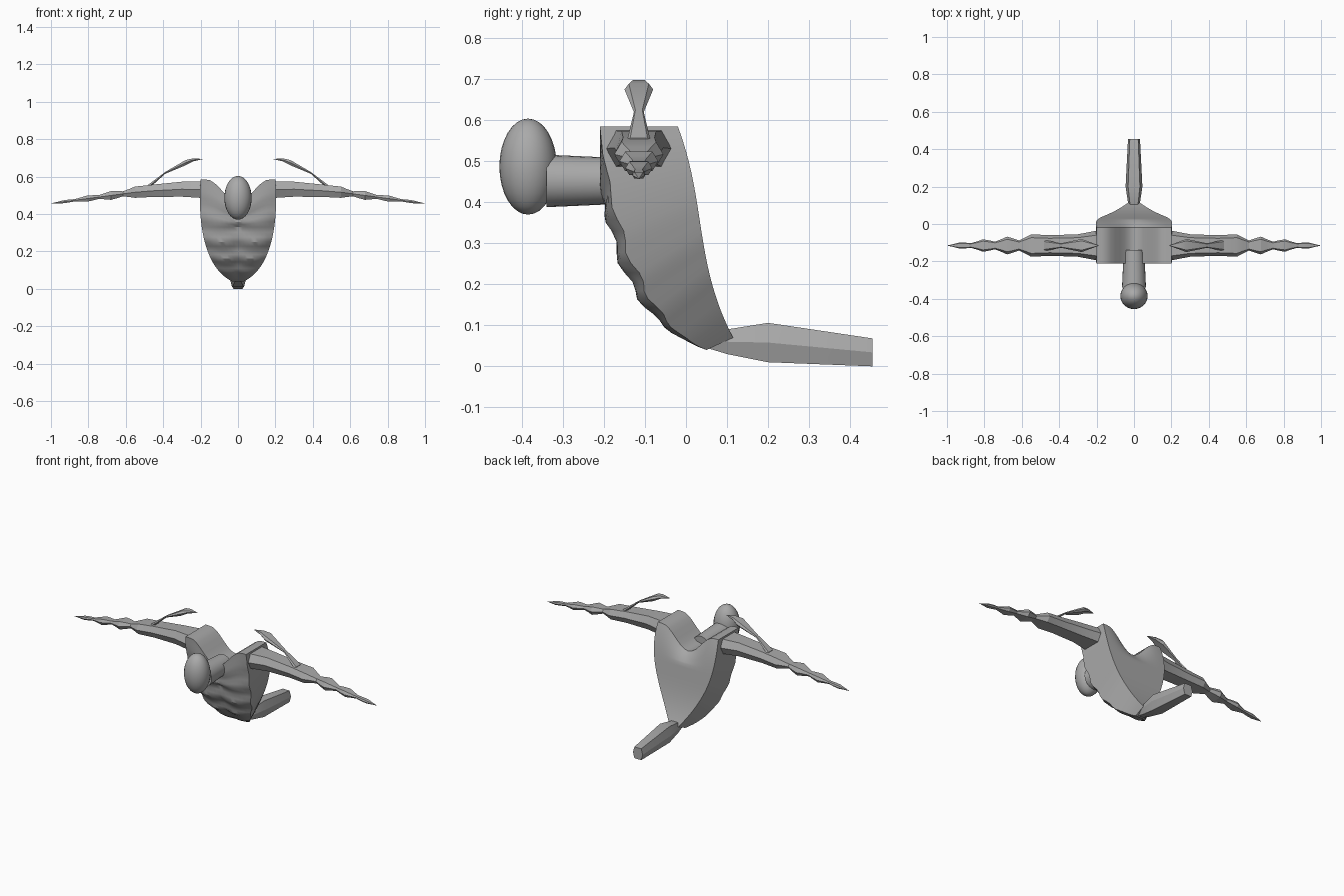
import bpy, bmesh, math
from mathutils import Vector, Matrix
from mathutils.geometry import interpolate_bezier

default_cube = bpy.data.objects.get("Cube")
if default_cube:
    bpy.data.objects.remove(default_cube, do_unlink=True)

shade = (0.4, 0.4, 0.4, 1)
grey = bpy.data.materials.new("plain grey")
grey.use_nodes = True
grey.diffuse_color = shade
grey.node_tree.nodes["Principled BSDF"].inputs["Base Color"].default_value = shade


def finish(name, bm, angle):
    bmesh.ops.recalc_face_normals(bm, faces=bm.faces)
    mesh = bpy.data.meshes.new(name)
    bm.to_mesh(mesh)
    bm.free()
    mesh.materials.append(grey)
    part = bpy.data.objects.new(name, mesh)
    bpy.context.collection.objects.link(part)
    bpy.ops.object.select_all(action='DESELECT')
    part.select_set(True)
    bpy.context.view_layer.objects.active = part
    bpy.ops.object.shade_smooth_by_angle(angle=math.radians(angle))


def loft(name, rings, angle):
    """Skin a row of closed rings and cap both ends."""
    bm = bmesh.new()
    rows = [[bm.verts.new(point) for point in ring] for ring in rings]
    for row, following in zip(rows, rows[1:]):
        for i in range(len(row)):
            bm.faces.new((row[i - 1], row[i], following[i], following[i - 1]))
    bm.faces.new(rows[0])
    bm.faces.new(rows[-1])
    finish(name, bm, angle)


def hexagon(centre, wide, tall):
    """Six-sided cross-section; wide and tall are half-extent vectors."""
    slant = wide * 0.7
    return [centre - slant - tall, centre + slant - tall, centre + wide,
            centre + slant + tall, centre - slant + tall, centre - wide]


def bezier(*points, steps):
    return interpolate_bezier(*[Vector(p) for p in points], steps)


# Torso: front and back curves lean from the shoulders to the waist;
# the x of the front curve is the half width
STEPS, COLUMNS = 25, 16
front_curve = bezier((0.2, -0.21, 0.585), (0.22, -0.2, 0.3),
                     (0.16, -0.12, 0.1), (0.03, 0.05, 0.04), steps=STEPS)
back_curve = bezier((0, -0.02, 0.585), (0, 0.05, 0.4),
                    (0, 0.02, 0.25), (0, 0.115, 0.07), steps=STEPS)


def torso_point(row, column, is_front):
    t = row / (STEPS - 1)
    u = 2 * column / COLUMNS - 1
    edge = front_curve[row]
    spot = (front_curve if is_front else back_curve)[row].copy()
    spot.x = edge.x * u
    # hollow between the shoulders
    hollow = 0.5 + 0.5 * math.cos(math.pi * min(1, abs(u) / 0.85))
    spot.z -= 0.12 * hollow * max(0, 1 - 3 * t)
    if is_front:
        # chest and belly swellings with a groove down the middle
        lobe = math.sin(math.pi * abs(u))
        wave = math.cos(math.tau * (t - 0.03 * lobe - 0.25) / 0.18)
        fade = math.sin(math.pi * t)
        spot.y -= fade * (0.008 * wave + 0.01 * lobe - 0.02 * u ** 4)
    return spot


def torso_ring(row):
    across = range(COLUMNS + 1)
    return ([torso_point(row, c, True) for c in across]
            + [torso_point(row, c, False) for c in reversed(across)])


bm = bmesh.new()
rows = [[bm.verts.new(p) for p in torso_ring(r)] for r in range(STEPS)]
for row, following in zip(rows, rows[1:]):
    for i in range(len(row)):
        bm.faces.new((row[i - 1], row[i], following[i], following[i - 1]))
for row in (rows[0], rows[-1]):
    for i in range(COLUMNS):
        bm.faces.new((row[i], row[i + 1], row[-i - 2], row[-i - 1]))
finish("torso", bm, 30)

# Head: tall rounded form
bm = bmesh.new()
bmesh.ops.create_uvsphere(bm, u_segments=24, v_segments=16, radius=1)
bmesh.ops.transform(bm, verts=bm.verts,
                    matrix=Matrix.LocRotScale((0, -0.385, 0.487), None, (0.073, 0.07, 0.117)))
finish("head", bm, 60)

# Neck: reaches straight forward and flares at the head
bm = bmesh.new()
bmesh.ops.create_cone(bm, segments=24, radius1=0.055, radius2=0.064, depth=0.2, cap_ends=True)
bmesh.ops.transform(bm, verts=bm.verts,
                    matrix=Matrix.LocRotScale((0, -0.24, 0.452), None, None)
                    @ Matrix.Rotation(math.pi / 2, 4, 'X'))
finish("neck", bm, 40)

# Tail: y, centre z, half width, half height
TAIL = [(0.05, 0.06, 0.02, 0.015), (0.1, 0.06, 0.03, 0.03),
        (0.2, 0.058, 0.045, 0.048), (0.455, 0.034, 0.032, 0.034)]
loft("tail", [hexagon(Vector((0, y, z)), Vector((wide, 0, 0)), Vector((0, 0, tall)))
              for y, z, wide, tall in TAIL], 20)


def limb_ring(side, x, z, deep, tall):
    return hexagon(Vector((side * x, -0.115, z)), Vector((0, deep, 0)), Vector((0, 0, tall)))


# Arms: plain upper section, then a ragged tapering point
ARM = [(0.17, 0.53, 0.085, 0.045), (0.3, 0.533, 0.06, 0.04), (0.45, 0.525, 0.055, 0.033)]
TEETH = 14
for i in range(TEETH + 1):
    s = i / TEETH
    deep = 0.06 * (1.001 - s) ** 0.7 * (0.75 + 0.25 * math.cos(i * math.pi / 2))
    ARM.append((0.55 + 0.45 * s, 0.517 - 0.06 * s, deep, deep / 2))

# Blades rising from the forearms: x, z, half depth
BLADE = [(0.48, 0.545, 0.03), (0.39, 0.62, 0.012), (0.28, 0.675, 0.035),
         (0.24, 0.69, 0.02), (0.19, 0.694, 0.002)]

for name, side in (("left", 1), ("right", -1)):
    loft(name + "_arm", [limb_ring(side, *section) for section in ARM], 20)
    loft(name + "_blade", [limb_ring(side, x, z, deep, deep * 0.4)
                           for x, z, deep in BLADE], 20)
